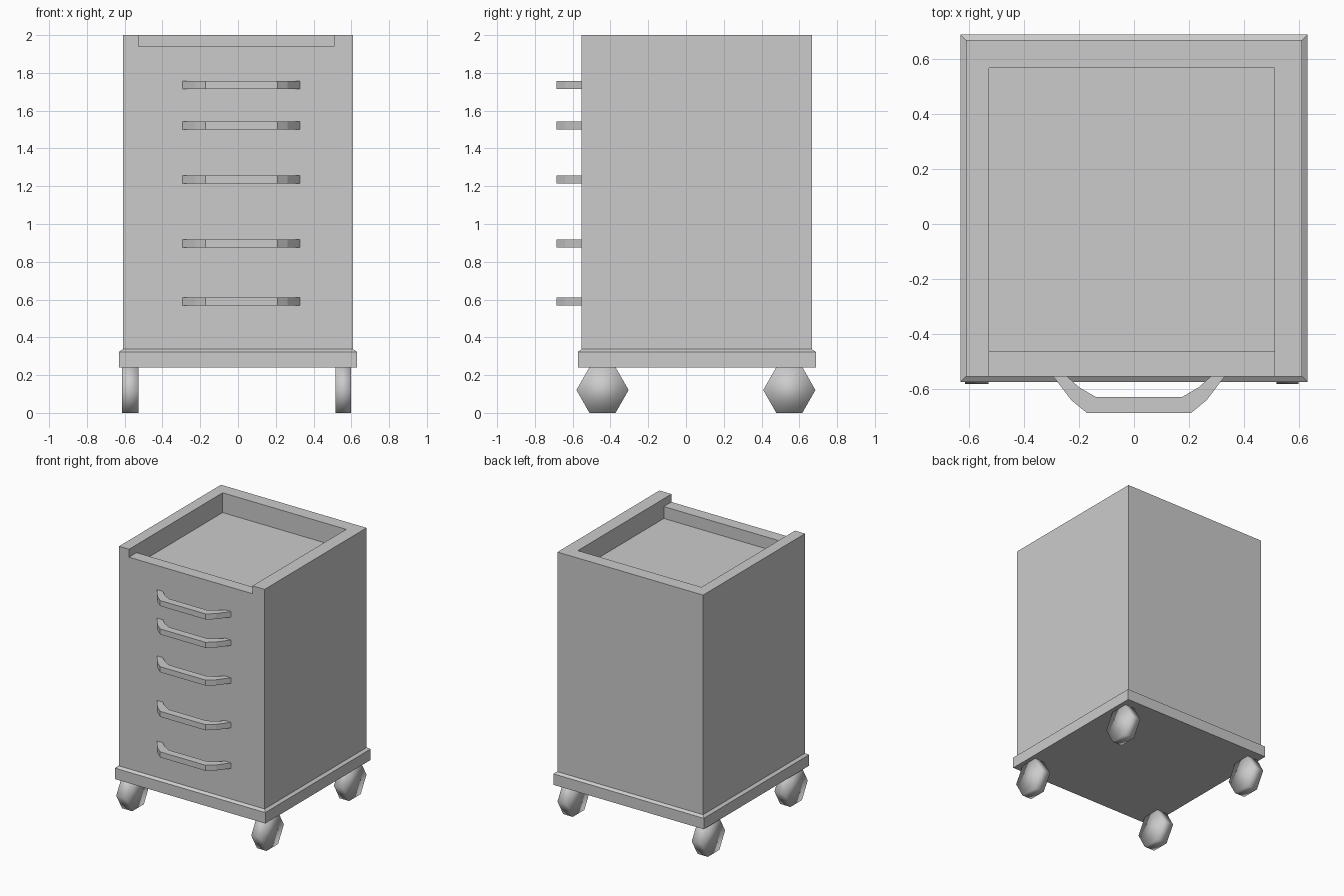
import bpy
import bmesh
from math import cos, sin, radians
from mathutils import Vector

cube = bpy.data.objects.get("Cube")
if cube:
    bpy.data.objects.remove(cube, do_unlink=True)

# One plain grey finish for everything
grey = bpy.data.materials.new("plain_grey")
grey.use_nodes = True
grey.diffuse_color = (0.6, 0.6, 0.6, 1)
bsdf = next(n for n in grey.node_tree.nodes if n.type == "BSDF_PRINCIPLED")
bsdf.inputs["Base Color"].default_value = grey.diffuse_color


def loft(name, rings):
    """Closed solid through a list of matching point rings."""
    bm = bmesh.new()
    loops = [[bm.verts.new(p) for p in ring] for ring in rings]
    n = len(loops[0])
    for a, b in zip(loops, loops[1:]):
        for i in range(n):
            j = (i + 1) % n
            bm.faces.new((a[i], a[j], b[j], b[i]))
    bm.faces.new(loops[0])
    bm.faces.new(loops[-1])
    bmesh.ops.recalc_face_normals(bm, faces=bm.faces)
    mesh = bpy.data.meshes.new(name)
    bm.to_mesh(mesh)
    bm.free()
    mesh.materials.append(grey)
    obj = bpy.data.objects.new(name, mesh)
    bpy.context.collection.objects.link(obj)
    return obj


def rectangle(half_x, half_y, z, centre_y=0.057):
    return [Vector((sx * half_x, centre_y + sy * half_y, z))
            for sx, sy in ((-1, -1), (1, -1), (1, 1), (-1, 1))]


def extrude_x(name, profile, x0, x1):
    return loft(name, [[(x, y, z) for y, z in profile] for x in (x0, x1)])


# Base plinth with a chamfered upper edge
loft("base_plinth", [rectangle(0.63, 0.63, 0.24),
                     rectangle(0.63, 0.63, 0.323),
                     rectangle(0.61, 0.61, 0.337)])

# Cabinet body with a recessed tray and a lowered front lip
cabinet = loft("cabinet_body", [rectangle(0.61, 0.61, 0.337),
                                rectangle(0.61, 0.61, 2.0)])
tray = extrude_x("tray_cutter",
                 [(-0.8, 1.94), (-0.462, 1.94), (-0.462, 1.85),
                  (0.567, 1.85), (0.567, 2.2), (-0.8, 2.2)], -0.526, 0.509)
tray.hide_render = True
cut = cabinet.modifiers.new("tray_cut", "BOOLEAN")
cut.operation = "DIFFERENCE"
cut.solver = "EXACT"
cut.object = tray
bpy.context.view_layer.objects.active = cabinet
bpy.ops.object.modifier_apply(modifier=cut.name)
bpy.data.objects.remove(tray, do_unlink=True)

# Drawer handles: half of the bracket section, mirrored about its middle
outer = [(0.312, -0.552), (0.245, -0.64), (0.19, -0.685)]
inner = [(0.158, -0.627), (0.218, -0.592), (0.262, -0.552)]
right_half = outer[::-1] + inner[::-1]
left_half = [(-x, y) for x, y in right_half[::-1]]
middle = 0.018
for number, z in enumerate((0.59, 0.897, 1.235, 1.521, 1.736), 1):
    loft(f"drawer_handle_{number}",
         [[(x + middle, y, z + dz) for x, y in right_half + left_half]
          for dz in (-0.021, 0.021)])

# Six-sided castor wheels, softly shaded
for side, x0, x1 in (("right", -0.614, -0.528), ("left", 0.517, 0.597)):
    for end, y in (("front", -0.442), ("back", 0.547)):
        hexagon = [(y + 0.138 * cos(radians(a)), 0.121 + 0.14 * sin(radians(a)))
                   for a in range(0, 360, 60)]
        wheel = extrude_x(f"{end}_{side}_wheel", hexagon, x0, x1)
        wheel.data.polygons.foreach_set("use_smooth",
                                        [True] * len(wheel.data.polygons))
